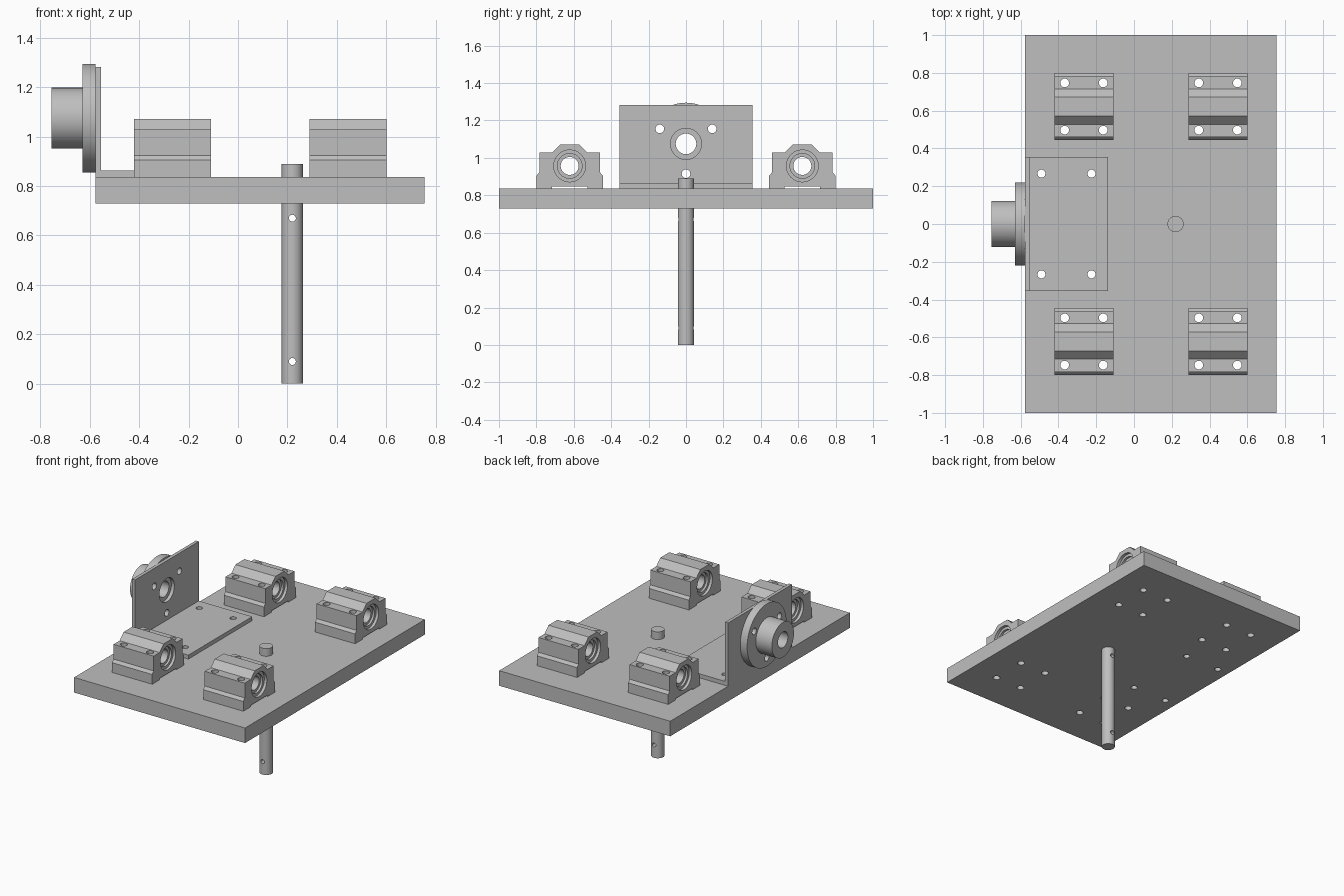
import bpy, bmesh
from math import radians
from mathutils import Matrix, Vector

cube = bpy.data.objects.get("Cube")
if cube:
    bpy.data.objects.remove(cube, do_unlink=True)

grey = bpy.data.materials.new("machined grey")
grey.use_nodes = True
colour = (0.52, 0.52, 0.52, 1)
grey.diffuse_color = colour
grey.node_tree.nodes["Principled BSDF"].inputs["Base Color"].default_value = colour

AXES = {"X": Matrix.Rotation(radians(90), 4, "Y"),
        "Y": Matrix.Rotation(radians(90), 4, "X"),
        "Z": Matrix.Identity(4)}


def finish(name, bm):
    bmesh.ops.recalc_face_normals(bm, faces=bm.faces)
    mesh = bpy.data.meshes.new(name)
    bm.to_mesh(mesh)
    bm.free()
    mesh.materials.append(grey)
    ob = bpy.data.objects.new(name, mesh)
    bpy.context.collection.objects.link(ob)
    return ob


def add_cylinder(bm, axis, centre, radius, length, sides=32):
    bmesh.ops.create_cone(bm, cap_ends=True, segments=sides, radius1=radius, radius2=radius,
                          depth=length, matrix=Matrix.Translation(centre) @ AXES[axis])


def extrude_profile(name, points, axis, start, end):
    """Extrude 2D points along X (points are y, z) or Y (points are x, z)."""
    bm = bmesh.new()
    place = (lambda a, b: (start, a, b)) if axis == "X" else (lambda a, b: (a, start, b))
    face = bm.faces.new([bm.verts.new(place(a, b)) for a, b in points])
    shift = Vector((end - start, 0, 0) if axis == "X" else (0, end - start, 0))
    moved = bmesh.ops.extrude_face_region(bm, geom=[face])["geom"]
    bmesh.ops.translate(bm, vec=shift, verts=[v for v in moved if isinstance(v, bmesh.types.BMVert)])
    return finish(name, bm)


def select_only(ob):
    bpy.ops.object.select_all(action="DESELECT")
    ob.select_set(True)
    bpy.context.view_layer.objects.active = ob


def drill(ob, holes):
    """Cut each (axis, centre, radius, length) hole out of the part."""
    for hole in holes:
        bm = bmesh.new()
        add_cylinder(bm, *hole)
        cutter = finish("hole_cutter", bm)
        cutter.hide_render = True
        mod = ob.modifiers.new("hole", "BOOLEAN")
        mod.operation, mod.solver, mod.object = "DIFFERENCE", "EXACT", cutter
        select_only(ob)
        bpy.ops.object.modifier_apply(modifier=mod.name)
        bpy.data.objects.remove(cutter, do_unlink=True)


def smooth(ob):
    select_only(ob)
    bpy.ops.object.shade_smooth_by_angle(angle=radians(30))


PLATE_LOW, PLATE_TOP = 0.73, 0.836
BLOCK_X, BLOCK_Y = (-0.265, 0.445), 0.622
bolt_spots = [(bx + dx, side * BLOCK_Y + dy) for bx in BLOCK_X for side in (-1, 1)
              for dx in (-0.102, 0.102) for dy in (-0.125, 0.125)]
foot_spots = [(x, y) for x in (-0.49, -0.225) for y in (-0.267, 0.267)]

# Base plate with all mounting holes
plate = extrude_profile("base_plate", [(-0.577, PLATE_LOW), (0.755, PLATE_LOW),
                                       (0.755, PLATE_TOP), (-0.577, PLATE_TOP)], "Y", -1, 1)
drill(plate, [("Z", (x, y, 0.78), 0.023, 0.3) for x, y in bolt_spots]
      + [("Z", (x, y, 0.78), 0.021, 0.3) for x, y in foot_spots])
smooth(plate)

# Bearing block: half outline mirrored, with a relief groove underneath
BORE_Z = 0.957
half = [(0.095, 0.846), (0.095, PLATE_TOP), (0.177, PLATE_TOP), (0.177, 0.905),
        (0.161, 0.924), (0.161, 1.028), (0.094, 1.028), (0.05, 1.072)]
outline = half + [(-y, z) for y, z in reversed(half)]
block = extrude_profile("bearing_block", outline, "X", -0.156, 0.156)
drill(block, [("X", (0, 0, BORE_Z), 0.048, 1, 48)]
      + [("X", (s * 0.156, 0, BORE_Z), 0.085, 0.04, 48) for s in (-1, 1)]
      + [("X", (s * 0.156, 0, BORE_Z), 0.066, 0.07, 48) for s in (-1, 1)]
      + [("Z", (x, y, 0.95), 0.023, 0.5) for x in (-0.102, 0.102) for y in (-0.125, 0.125)])
smooth(block)
spots = [(x, s * BLOCK_Y) for x in BLOCK_X for s in (-1, 1)]
for i, (x, y) in enumerate(spots):
    ob = block if i == 0 else block.copy()
    if i:
        bpy.context.collection.objects.link(ob)
    ob.name = f"bearing_block_{i + 1}"
    ob.location = (x, y, 0)

# Angle bracket
NUT_Z = 1.075
bolt_circle = [(0.14, NUT_Z + 0.08), (-0.14, NUT_Z + 0.08), (0, NUT_Z - 0.16)]
bracket = extrude_profile("angle_bracket", [(-0.577, PLATE_TOP), (-0.138, PLATE_TOP), (-0.138, 0.864),
                                            (-0.554, 0.864), (-0.554, 1.282), (-0.577, 1.282)],
                          "Y", -0.355, 0.355)
drill(bracket, [("X", (-0.56, 0, NUT_Z), 0.083, 0.2, 48)]
      + [("X", (-0.56, y, z), 0.023, 0.2) for y, z in bolt_circle]
      + [("Z", (x, y, 0.85), 0.021, 0.2) for x, y in foot_spots])
smooth(bracket)

# Flanged nut: stepped outline spun about its axis
bm = bmesh.new()
steps = [(-0.755, 0.055), (-0.755, 0.123), (-0.63, 0.123), (-0.63, 0.22), (-0.577, 0.22), (-0.577, 0.055)]
verts = [bm.verts.new((x, 0, NUT_Z + r)) for x, r in steps]
edges = [bm.edges.new((verts[i], verts[(i + 1) % len(verts)])) for i in range(len(verts))]
bmesh.ops.spin(bm, geom=verts + edges, cent=(0, 0, NUT_Z), axis=(1, 0, 0),
               angle=radians(360), steps=64, use_duplicate=False)
bmesh.ops.remove_doubles(bm, verts=bm.verts, dist=0.0001)
nut = finish("flanged_nut", bm)
drill(nut, [("X", (-0.6, y, z), 0.023, 0.2) for y, z in bolt_circle])
smooth(nut)

# Vertical rod with two cross holes
bm = bmesh.new()
add_cylinder(bm, "Z", (0.22, 0, 0.445), 0.043, 0.89, 48)
rod = finish("vertical_rod", bm)
drill(rod, [("Y", (0.22, 0, z), 0.014, 0.3) for z in (0.09, 0.67)])
smooth(rod)
